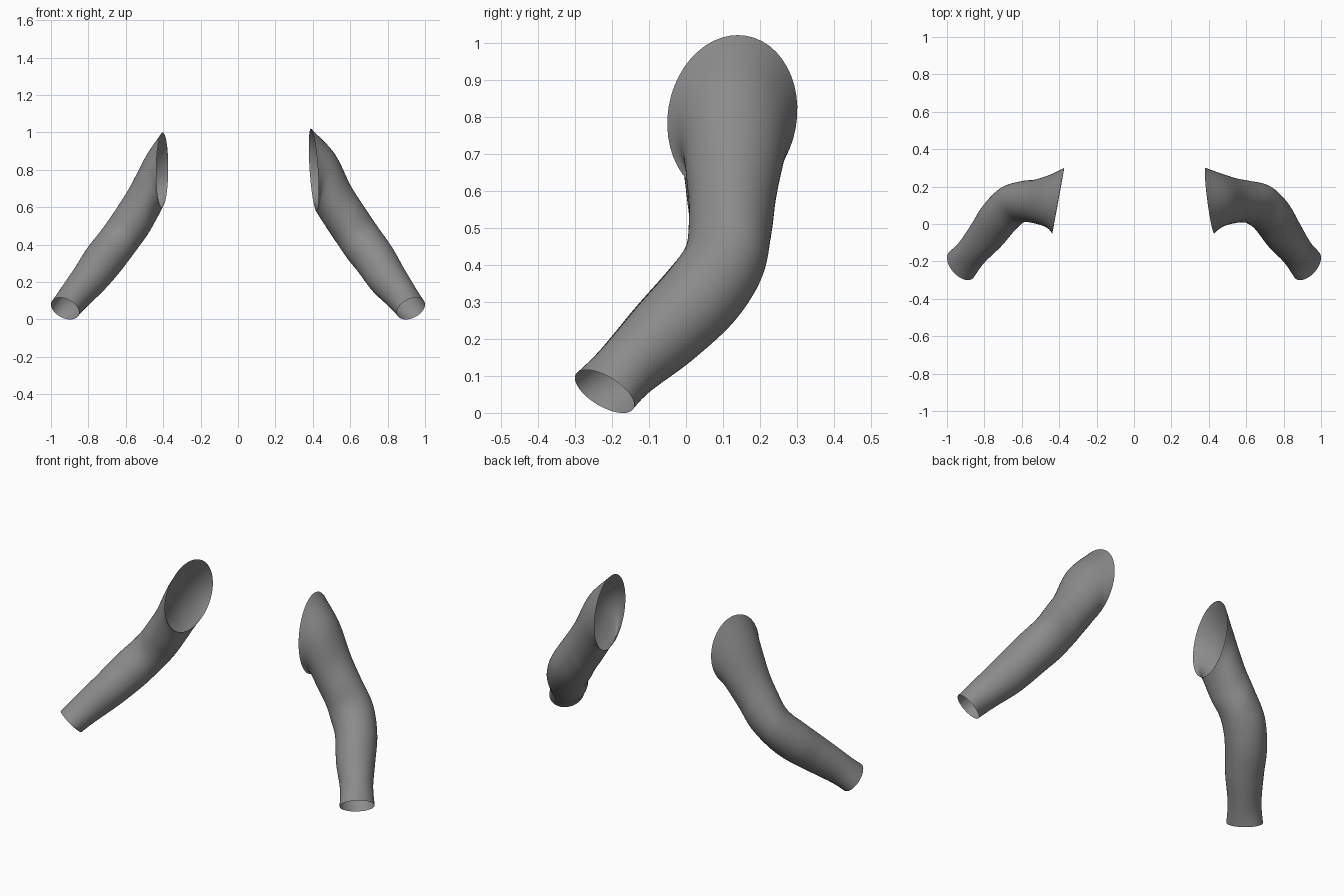
import bpy, bmesh, math
from mathutils import Vector

if "Cube" in bpy.data.objects:
    bpy.data.objects.remove(bpy.data.objects["Cube"])

SEG, STEPS = 48, 8

# dark grey cloth
cloth = bpy.data.materials.new("cloth")
cloth.diffuse_color = (0.26, 0.26, 0.26, 1)
cloth.use_nodes = True
cloth.node_tree.nodes["Principled BSDF"].inputs["Base Color"].default_value = cloth.diffuse_color

# forearm frame: two half-axis directions square to the forearm
FA = Vector((0.8, 0, 0.6))
FB = Vector((0.36, 0.8, -0.48))


def ring(c, a, b):
    """Elliptical section: centre and two half-axis vectors."""
    return [Vector(c), Vector(a), Vector(b)]


def round_ring(c, r):
    return ring(c, FA * r, FB * r)


def catmull(p0, p1, p2, p3, t):
    return 0.5 * (2 * p1 + (p2 - p0) * t + (2 * p0 - 5 * p1 + 4 * p2 - p3) * t * t
                  + (3 * p1 - p0 - 3 * p2 + p3) * t ** 3)


def sleeve(name, rings, side):
    """Loft a smooth open tube through the sections."""
    ext = [[2 * p - q for p, q in zip(rings[0], rings[1])]] + rings
    ext.append([2 * p - q for p, q in zip(rings[-1], rings[-2])])
    sections = []
    for i in range(len(rings) - 1):
        for s in range(STEPS):
            sections.append([catmull(*[ext[i + k][j] for k in range(4)], s / STEPS)
                             for j in range(3)])
    sections.append(rings[-1])

    bm = bmesh.new()
    loops = []
    for c, a, b in sections:
        loop = []
        for k in range(SEG):
            t = 2 * math.pi * k / SEG
            p = c + a * math.cos(t) + b * math.sin(t)
            loop.append(bm.verts.new((p.x * side, p.y, max(p.z, 0))))
        loops.append(loop)
    for l0, l1 in zip(loops, loops[1:]):
        for k in range(SEG):
            n = (k + 1) % SEG
            f = (l0[k], l0[n], l1[n], l1[k])
            bm.faces.new(f if side < 0 else f[::-1]).smooth = True
    me = bpy.data.meshes.new(name)
    bm.to_mesh(me)
    bm.free()
    me.materials.append(cloth)
    ob = bpy.data.objects.new(name, me)
    bpy.context.collection.objects.link(ob)


# slightly flattened cuff opening, shared by both sleeves
cuff = ring((.925, -.22, .058), (.074, .028, .03), (.012, .075, -.05))

# sleeve on the +x side: shoulder opening, upper arm, elbow, forearm, cuff
sleeve("sleeve_right_side", [
    ring((.405, .125, .80), (-.015, .015, .22), (-.022, .175, 0)),
    ring((.468, .130, .73), (.047, 0, .158), (-.01, .142, 0)),
    ring((.54, .125, .60), (.06, 0, .12), (0, .120, 0)),
    ring((.597, .12, .512), (.068, 0, .105), (.01, .112, -.01)),
    ring((.666, .103, .41), (.08, .01, .086), (.03, .105, -.03)),
    round_ring((.733, .045, .32), .112),
    round_ring((.80, -.055, .217), .104),
    round_ring((.868, -.145, .132), .089),
    cuff,
], 1)

# slightly slimmer sleeve on the -x side
sleeve("sleeve_left_side", [
    ring((.405, .125, .80), (-.002, .015, .20), (-.032, .175, 0)),
    ring((.453, .125, .725), (.037, 0, .15), (-.015, .142, 0)),
    ring((.525, .12, .59), (.052, 0, .12), (0, .118, 0)),
    ring((.585, .12, .498), (.057, 0, .107), (.01, .11, -.01)),
    ring((.652, .10, .404), (.07, .01, .085), (.03, .10, -.03)),
    round_ring((.72, .035, .316), .108),
    round_ring((.79, -.06, .222), .099),
    round_ring((.864, -.148, .134), .087),
    cuff,
], -1)
